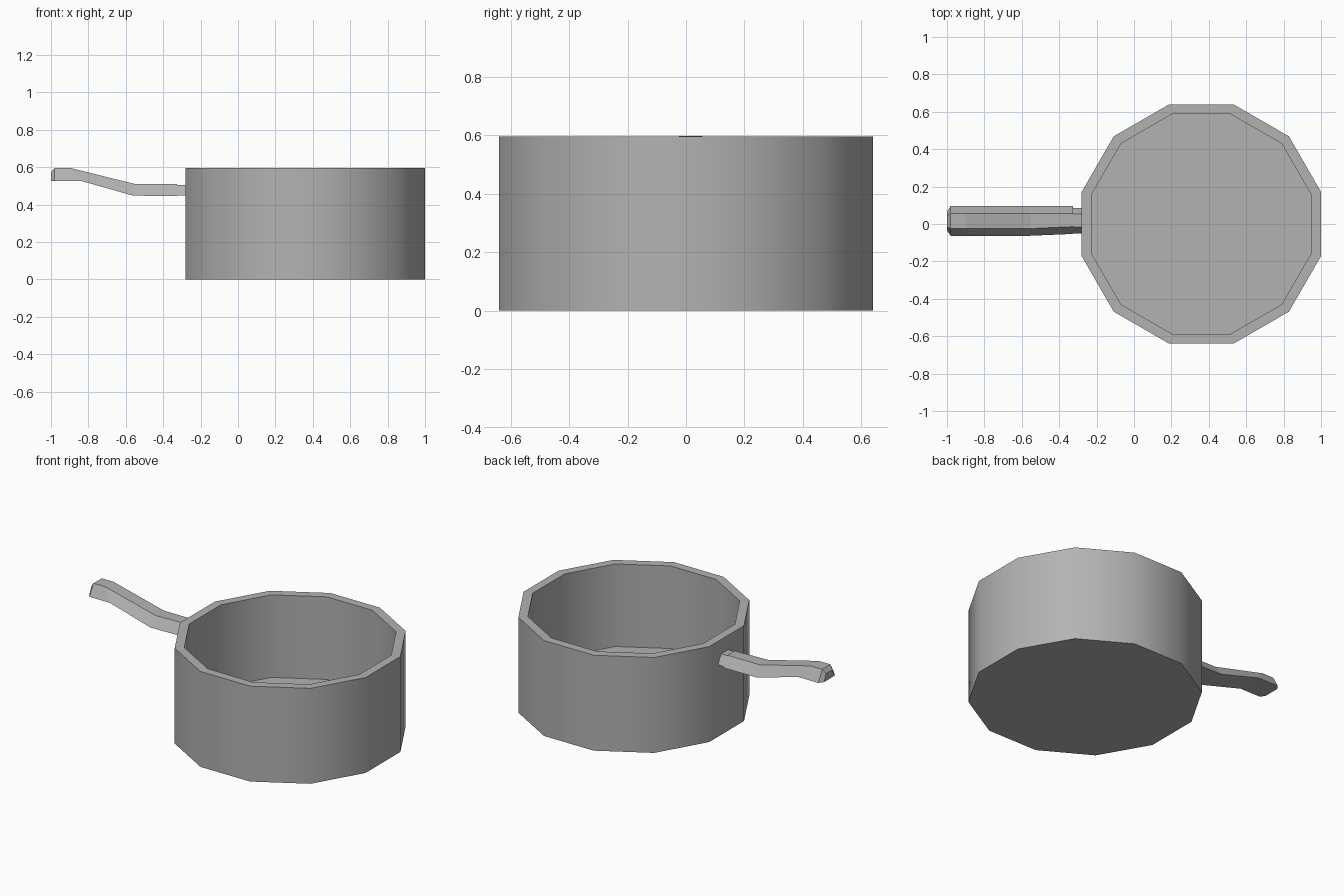
import bpy, bmesh
from math import pi, cos, sin, radians

cube = bpy.data.objects.get("Cube")
if cube:
    bpy.data.objects.remove(cube)

SIDES = 12
steel = bpy.data.materials.new("grey_metal")
steel.use_nodes = True
grey = (0.45, 0.45, 0.45, 1)
steel.diffuse_color = grey
steel.node_tree.nodes["Principled BSDF"].inputs["Base Color"].default_value = grey


def loft(name, rings, smooth=None):
    """Skin a list of point rings and cap both ends."""
    bm = bmesh.new()
    loops = [[bm.verts.new(p) for p in ring] for ring in rings]
    n = len(loops[0])
    for a, b in zip(loops, loops[1:]):
        for i in range(n):
            j = (i + 1) % n
            bm.faces.new((a[i], a[j], b[j], b[i]))
    bm.faces.new(loops[0])
    bm.faces.new(loops[-1])
    bmesh.ops.recalc_face_normals(bm, faces=bm.faces)
    mesh = bpy.data.meshes.new(name)
    bm.to_mesh(mesh)
    bm.free()
    obj = bpy.data.objects.new(name, mesh)
    bpy.context.collection.objects.link(obj)
    mesh.materials.append(steel)
    if smooth:
        bpy.ops.object.select_all(action='DESELECT')
        obj.select_set(True)
        bpy.context.view_layer.objects.active = obj
        bpy.ops.object.shade_smooth_by_angle(angle=radians(smooth))
    return obj


def polygon(apothem, z):
    """Regular ring with flat sides towards the axes."""
    r = apothem / cos(pi / SIDES)
    angles = [(i + 0.5) * 2 * pi / SIDES for i in range(SIDES)]
    return [(0.36 + r * cos(a), r * sin(a), z) for a in angles]


def trapezoid(x_low, x_high, z_low, z_high, y_right, y_left, slope=0.039):
    """Handle section, wider at the bottom than at the top."""
    return [(x_low, y_right, z_low), (x_low, y_left, z_low),
            (x_high, y_left - slope, z_high), (x_high, y_right + slope, z_high)]


# Hollow pot: outer wall, rim, inner wall and floor
loft("pot", [polygon(0.64, 0), polygon(0.64, 0.595),
             polygon(0.587, 0.595), polygon(0.587, 0.08)], smooth=40)

# Bent handle with a narrowed tip
loft("handle", [
    trapezoid(-1.0, -1.0, 0.527, 0.573, -0.035, 0.067, 0.02),
    trapezoid(-0.98, -0.98, 0.527, 0.597, -0.063, 0.096),
    trapezoid(-0.84, -0.9, 0.527, 0.597, -0.063, 0.096),
    trapezoid(-0.56, -0.55, 0.448, 0.51, -0.063, 0.096),
    trapezoid(-0.325, -0.325, 0.446, 0.51, -0.053, 0.096)])

# Short neck joining the handle to the wall
loft("handle_neck", [
    trapezoid(-0.33, -0.33, 0.449, 0.505, -0.05, 0.086, 0.033),
    trapezoid(-0.275, -0.275, 0.449, 0.505, -0.05, 0.086, 0.033)])
